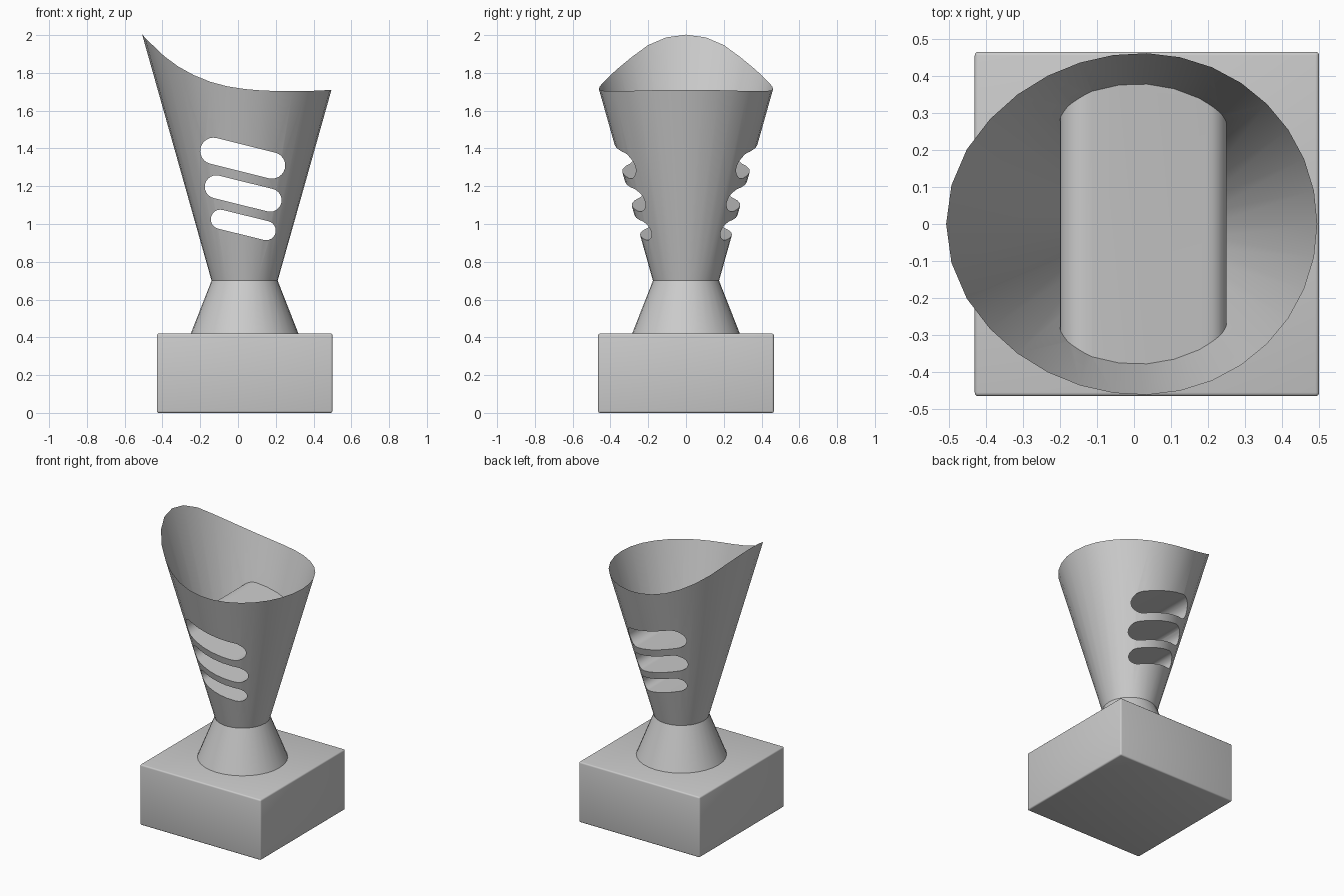
import bpy, bmesh, math

if "Cube" in bpy.data.objects:
    bpy.data.objects.remove(bpy.data.objects["Cube"])

CX = 0.035            # trophy axis
SIDES = 32
NECK_Z, NECK_R, SLOPE = 0.70, 0.175, 0.282

grey = bpy.data.materials.new("plain grey")
grey.diffuse_color = (0.6, 0.6, 0.6, 1)
grey.use_nodes = True
grey.node_tree.nodes["Principled BSDF"].inputs["Base Color"].default_value = grey.diffuse_color


def make_object(name, bm, material=grey):
    bmesh.ops.recalc_face_normals(bm, faces=bm.faces)
    mesh = bpy.data.meshes.new(name)
    bm.to_mesh(mesh)
    bm.free()
    obj = bpy.data.objects.new(name, mesh)
    bpy.context.collection.objects.link(obj)
    mesh.materials.append(material)
    return obj


def select_only(obj):
    bpy.ops.object.select_all(action='DESELECT')
    obj.select_set(True)
    bpy.context.view_layer.objects.active = obj


def smooth(obj, degrees=30):
    select_only(obj)
    bpy.ops.object.shade_smooth_by_angle(angle=math.radians(degrees))


def ring(bm, pairs):
    # one vertex per side, from (radius, z) pairs
    out = []
    for i, (r, z) in enumerate(pairs):
        a = 2 * math.pi * i / SIDES
        out.append(bm.verts.new((CX + r * math.cos(a), r * math.sin(a), z)))
    return out


def bridge(bm, low, high):
    for i in range(SIDES):
        j = (i + 1) % SIDES
        bm.faces.new((low[i], low[j], high[j], high[i]))


# Square base with slightly softened edges
bm = bmesh.new()
bmesh.ops.create_cube(bm, size=1)
for v in bm.verts:
    v.co = (CX + v.co.x * 0.93, v.co.y * 0.93, (v.co.z + 0.5) * 0.42)
bmesh.ops.bevel(bm, geom=bm.edges[:], offset=0.01, segments=3, profile=0.5, affect='EDGES')
smooth(make_object("base", bm))

# Flared foot
bm = bmesh.new()
low = ring(bm, [(0.287, 0.415)] * SIDES)
high = ring(bm, [(NECK_R, NECK_Z)] * SIDES)
bridge(bm, low, high)
bm.faces.new(low)
smooth(make_object("foot", bm))

# Swept rim profile: height against x
RIM = [(-0.51, 2.005), (-0.4, 1.895), (-0.3, 1.822), (-0.2, 1.771), (-0.1, 1.737), (0, 1.718),
       (0.1, 1.708), (0.2, 1.704), (0.3, 1.703), (0.4, 1.705), (0.51, 1.711)]


def rim_height(x):
    x = max(RIM[0][0], min(RIM[-1][0], x))
    for (x0, z0), (x1, z1) in zip(RIM, RIM[1:]):
        if x <= x1:
            return z0 + (z1 - z0) * (x - x0) / (x1 - x0)


def rim_point(i):
    a, z = 2 * math.pi * i / SIDES, 1.75
    for _ in range(60):
        r = NECK_R + SLOPE * (z - NECK_Z)
        z = 0.5 * z + 0.5 * rim_height(CX + r * math.cos(a))
    return NECK_R + SLOPE * (z - NECK_Z), z


# Cup, closed for cutting
bm = bmesh.new()
low = ring(bm, [(NECK_R, NECK_Z)] * SIDES)
high = ring(bm, [rim_point(i) for i in range(SIDES)])
bridge(bm, low, high)
bm.faces.new(low[::-1])
lid = bm.verts.new((CX, 0, 1.75))
for i in range(SIDES):
    bm.faces.new((high[i], high[(i + 1) % SIDES], lid))
cup = make_object("cup", bm)


def slot_cutter(x0, z0, x1, z1, r, n=12):
    # pill-shaped prism running front to back
    tilt = math.atan2(z1 - z0, x1 - x0)
    pts = []
    for cx, cz, start in ((x1, z1, tilt - math.pi / 2), (x0, z0, tilt + math.pi / 2)):
        for k in range(n + 1):
            a = start + math.pi * k / n
            pts.append((cx + r * math.cos(a), cz + r * math.sin(a)))
    bm = bmesh.new()
    face = bm.faces.new([bm.verts.new((x, -0.7, z)) for x, z in pts])
    ext = bmesh.ops.extrude_face_region(bm, geom=[face])
    for g in ext["geom"]:
        if isinstance(g, bmesh.types.BMVert):
            g.co.y = 0.7
    obj = make_object("slot_cutter", bm)
    obj.hide_render = True
    return obj


# Three slanted slots with tunnel walls
for spec in ((-0.13, 1.387, 0.18, 1.31, 0.07),
             (-0.115, 1.197, 0.17, 1.126, 0.061),
             (-0.093, 1.025, 0.149, 0.965, 0.051)):
    cutter = slot_cutter(*spec)
    mod = cup.modifiers.new("slot", 'BOOLEAN')
    mod.operation = 'DIFFERENCE'
    mod.solver = 'EXACT'
    mod.object = cutter
    select_only(cup)
    bpy.ops.object.modifier_apply(modifier=mod.name)
    bpy.data.objects.remove(cutter, do_unlink=True)

# Open the mouth of the cup
bm = bmesh.new()
bm.from_mesh(cup.data)
lid_faces = [f for f in bm.faces if min(v.co.z for v in f.verts) > 1.65]
bmesh.ops.delete(bm, geom=lid_faces, context='FACES')
bm.to_mesh(cup.data)
bm.free()
smooth(cup)
